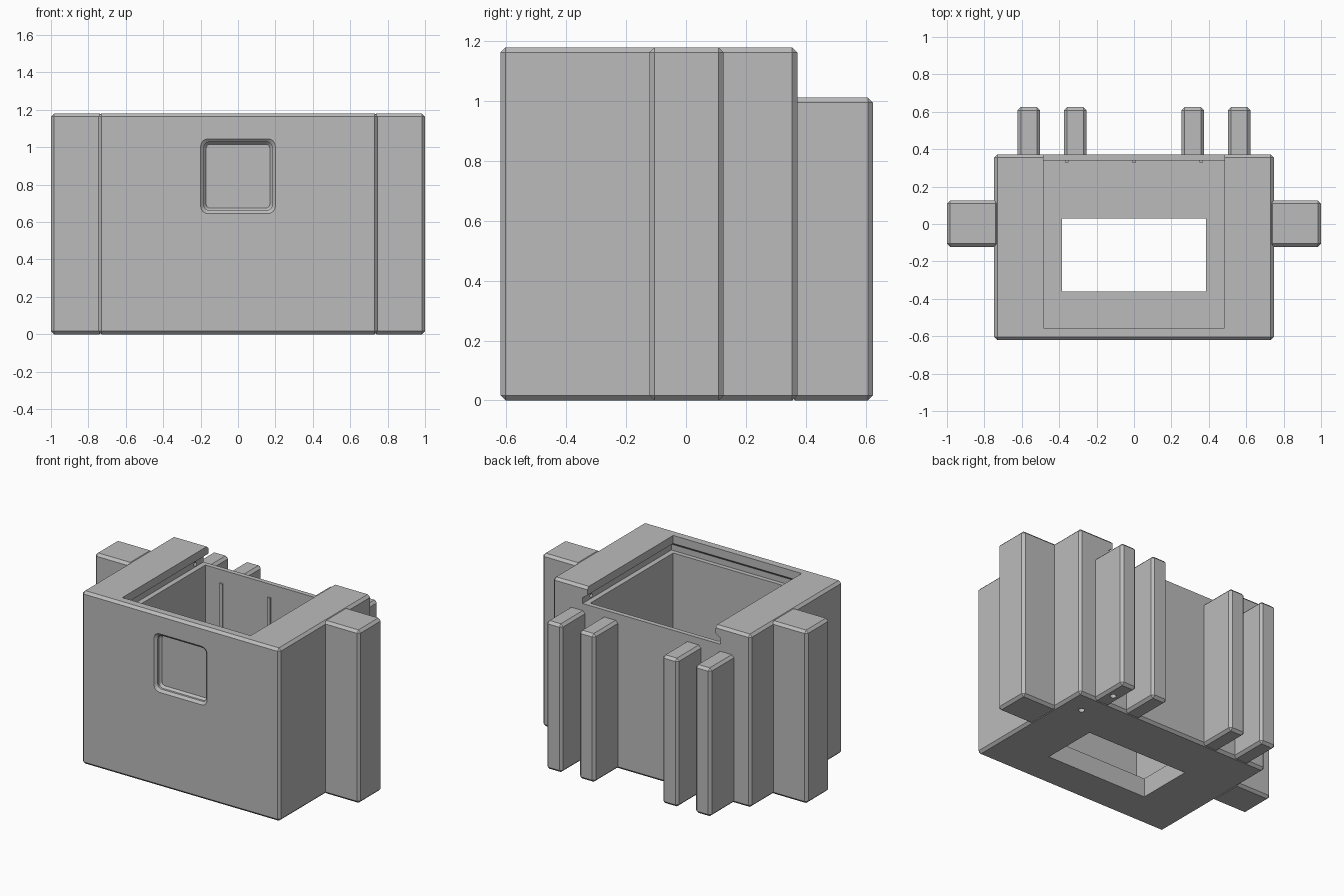
import bpy
import bmesh
from math import cos, sin, pi
from mathutils import Matrix, Vector

if "Cube" in bpy.data.objects:
    bpy.data.objects.remove(bpy.data.objects["Cube"])

grey = bpy.data.materials.new("mid_grey")
grey.use_nodes = True
grey.diffuse_color = (0.5, 0.5, 0.5, 1)
grey.node_tree.nodes["Principled BSDF"].inputs["Base Color"].default_value = (0.5, 0.5, 0.5, 1)

CHAMFER = 0.017
TOP = 1.18


def finish(name, bm):
    bmesh.ops.recalc_face_normals(bm, faces=bm.faces)
    mesh = bpy.data.meshes.new(name)
    bm.to_mesh(mesh)
    bm.free()
    mesh.materials.append(grey)
    obj = bpy.data.objects.new(name, mesh)
    bpy.context.collection.objects.link(obj)
    return obj


def block(name, lo, hi, chamfer=CHAMFER):
    """Box between two corners with chamfered edges."""
    lo, hi = Vector(lo), Vector(hi)
    bm = bmesh.new()
    bmesh.ops.create_cube(bm, size=1)
    bmesh.ops.scale(bm, vec=hi - lo, verts=bm.verts)
    bmesh.ops.translate(bm, vec=(lo + hi) / 2, verts=bm.verts)
    if chamfer:
        bmesh.ops.bevel(bm, geom=bm.edges[:], offset=chamfer, segments=1, affect='EDGES')
    return finish(name, bm)


def loft(name, rings):
    """Closed solid through a stack of matching rings."""
    bm = bmesh.new()
    loops = [[bm.verts.new(p) for p in ring] for ring in rings]
    n = len(loops[0])
    for a, b in zip(loops, loops[1:]):
        for i in range(n):
            j = (i + 1) % n
            bm.faces.new((a[i], a[j], b[j], b[i]))
    bm.faces.new(loops[0])
    bm.faces.new(loops[-1])
    return finish(name, bm)


def rod(name, centre, radius, length, axis):
    bm = bmesh.new()
    turn = Matrix.Rotation(pi / 2, 4, 'Y') if axis == 'X' else Matrix()
    bmesh.ops.create_cone(bm, cap_ends=True, segments=16, radius1=radius, radius2=radius,
                          depth=length, matrix=Matrix.Translation(centre) @ turn)
    return finish(name, bm)


def cut(target, cutter):
    """Subtract the cutter and discard it."""
    mod = target.modifiers.new("cut", 'BOOLEAN')
    mod.operation = 'DIFFERENCE'
    mod.solver = 'EXACT'
    mod.object = cutter
    bpy.context.view_layer.update()
    graph = bpy.context.evaluated_depsgraph_get()
    mesh = bpy.data.meshes.new_from_object(target.evaluated_get(graph))
    target.modifiers.clear()
    target.data = mesh
    bpy.data.objects.remove(cutter)


def slot_ring(z, half, front):
    return [(-half, front, z), (half, front, z), (half, 0.6, z), (-half, 0.6, z)]


def window_ring(y, half, radius, steps=5):
    """Rounded square in the front plane."""
    ring = []
    for q in range(4):
        for s in range(steps):
            a = (q + s / (steps - 1)) * pi / 2
            mid = (q + 0.5) * pi / 2
            cx = (half - radius) * (1 if cos(mid) > 0 else -1)
            cz = (half - radius) * (1 if sin(mid) > 0 else -1)
            ring.append((cx + radius * cos(a), y, 0.845 + cz + radius * sin(a)))
    return ring


# Main housing, hollow, with an open floor
body = block("housing", (-0.748, -0.62, 0), (0.748, 0.372, TOP))
cut(body, block("cavity_cutter", (-0.485, -0.555, 0.13), (0.485, 0.34, 1.08), 0))
cut(body, block("floor_cutter", (-0.385, -0.36, -0.1), (0.385, 0.03, 0.3), 0))

# Undercut slot for a sliding lid, open at the back
cut(body, loft("lid_slot_cutter", [
    slot_ring(1.06, 0.52, -0.585), slot_ring(1.10, 0.52, -0.585),
    slot_ring(1.125, 0.485, -0.555), slot_ring(1.3, 0.485, -0.555)]))

# Chamfered display recess in the front
cut(body, loft("recess_cutter", [
    window_ring(-0.64, 0.2, 0.04), window_ring(-0.62, 0.2, 0.04),
    window_ring(-0.605, 0.183, 0.03), window_ring(-0.59, 0.183, 0.03),
    window_ring(-0.575, 0.17, 0.02)]))

# Pin holes in the slot walls and a screw hole below
cut(body, rod("pin_cutter", (0, 0.28, 1.08), 0.013, 1.2, 'X'))
cut(body, rod("screw_cutter", (0.6, 0.21, 0), 0.02, 0.3, 'Z'))

# Ribs on the sides and the back
for side, word in ((1, "left"), (-1, "right")):
    xs = sorted((side * 0.723, side))
    block(word + "_side_rib", (xs[0], -0.122, 0), (xs[1], 0.126, TOP))
    for mid, place in ((0.314, "inner"), (0.562, "outer")):
        x = side * mid
        rib = block(f"{word}_{place}_back_rib", (x - 0.06, 0.348, 0), (x + 0.06, 0.625, 1.012))
        if side > 0 and place == "outer":
            cut(rib, rod("rib_screw_cutter", (x, 0.47, 0), 0.02, 0.3, 'Z'))

# Small ridges inside the back wall
for i, x in enumerate((-0.36, 0, 0.36)):
    block(f"inner_ridge_{i + 1}", (x - 0.01, 0.33, 0.6), (x + 0.01, 0.345, 0.97), 0)
